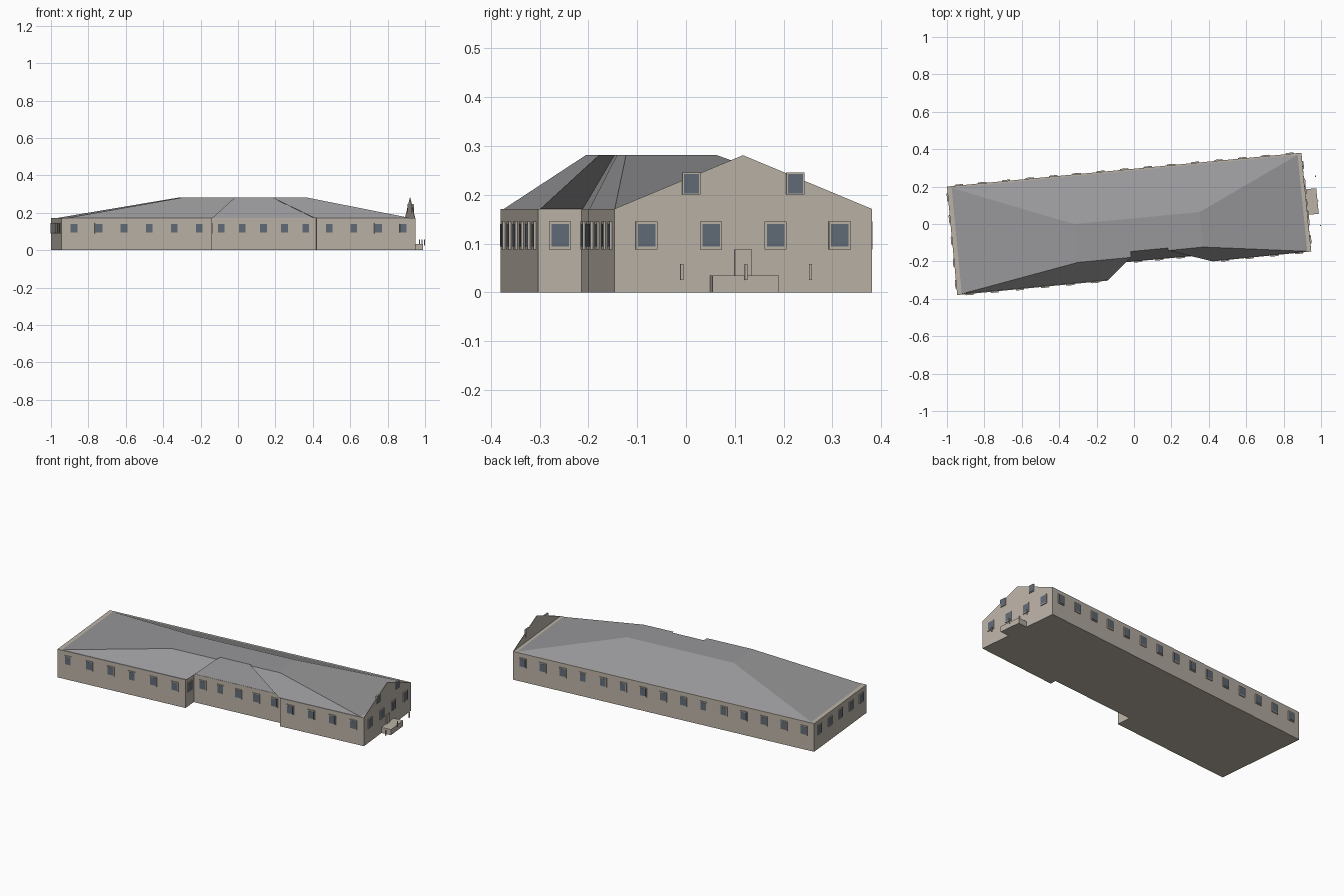
import bpy, bmesh
from mathutils import Vector

if "Cube" in bpy.data.objects:
    bpy.data.objects.remove(bpy.data.objects["Cube"])

EAVE, TOP = 0.171, 0.281
# Footprint, counter-clockwise from the back left corner
FOOT = [Vector(p) for p in [(-1, .2), (-.945, -.38), (-.14, -.303), (-.147, -.214),
                            (.418, -.162), (.421, -.2), (.948, -.147), (.895, .381)]]
CENTRE = Vector((.053, -.11))


def material(name, rgb):
    m = bpy.data.materials.new(name)
    m.diffuse_color = (*rgb, 1)
    m.use_nodes = True
    m.node_tree.nodes["Principled BSDF"].inputs["Base Color"].default_value = m.diffuse_color
    return m


WALL = material("beige_plaster", (.50, .45, .39))
ROOF = material("grey_roofing", (.31, .31, .32))
GLASS = material("blue_grey_glass", (.12, .15, .19))


def loft(bm, low, high):
    """Closed solid between two matching rings of 3D points."""
    a = [bm.verts.new(p) for p in low]
    b = [bm.verts.new(p) for p in high]
    n = len(a)
    for i in range(n):
        j = (i + 1) % n
        bm.faces.new((a[i], a[j], b[j], b[i]))
    bm.faces.new(a[::-1])
    bm.faces.new(b)


def finish(bm, name, mat):
    bmesh.ops.recalc_face_normals(bm, faces=bm.faces)
    me = bpy.data.meshes.new(name)
    bm.to_mesh(me)
    bm.free()
    me.materials.append(mat)
    ob = bpy.data.objects.new(name, me)
    bpy.context.collection.objects.link(ob)


def ring(scale, z):
    return [(CENTRE + (p - CENTRE) * scale).to_3d() + Vector((0, 0, z)) for p in FOOT]


def plate(bm, p, q, t, width, z0, z1, off0, off1):
    """Box standing against wall p-q, at fraction t, from depth off0 to off1."""
    d = (q - p).normalized()
    n = Vector((d.y, -d.x))
    c = p.lerp(q, t)
    rect = [c + d * s * width / 2 + n * o
            for s, o in ((-1, off1), (1, off1), (1, off0), (-1, off0))]
    loft(bm, [(*r, z0) for r in rect], [(*r, z1) for r in rect])


# Wall block
bm = bmesh.new()
loft(bm, ring(1, 0), ring(1, EAVE))
finish(bm, "walls", WALL)

# Roof: slightly inset footprint tapering to a flat top
bm = bmesh.new()
loft(bm, ring(.976, EAVE), ring(.354, TOP))
finish(bm, "roof", ROOF)

# Windows, evenly spaced along each wall
frames, panes = bmesh.new(), bmesh.new()
for i, p in enumerate(FOOT):
    q = FOOT[(i + 1) % len(FOOT)]
    length = (q - p).length
    if length < .05:
        continue
    count = max(1, round(length / .1245))
    for k in range(count):
        t = (k + .5) / count
        plate(frames, p, q, t, .045, .088, .145, -.002, .005)
        plate(panes, p, q, t, .036, .094, .140, .003, .006)

# Upper windows in the gable end
P, Q = FOOT[6], FOOT[7]
for t in (.298, .702):
    plate(frames, P, Q, t, .037, .200, .246, -.004, .005)
    plate(panes, P, Q, t, .031, .203, .243, .003, .006)
finish(frames, "window_frames", WALL)
finish(panes, "window_panes", GLASS)

# Gable end wall: thin triangle above the right wall
bm = bmesh.new()
d = (Q - P).normalized()
n = Vector((d.y, -d.x, 0))
tri = [(*P, EAVE), (*Q, EAVE), (*P.lerp(Q, .5), TOP)]
loft(bm, [Vector(v) - n * .003 for v in tri], [Vector(v) for v in tri])
finish(bm, "gable_wall", WALL)

# Entrance: porch slab, door and small posts
bm = bmesh.new()
plate(bm, P, Q, .5, .137, 0, .034, 0, .06)
finish(bm, "porch", WALL)
bm = bmesh.new()
plate(bm, P, Q, .5, .035, .034, .088, -.002, .005)
finish(bm, "door", WALL)
bm = bmesh.new()
for t in (.25, .5, .75):
    plate(bm, P, Q, t, .006, .025, .058, .060, .065)
finish(bm, "entrance_posts", WALL)
